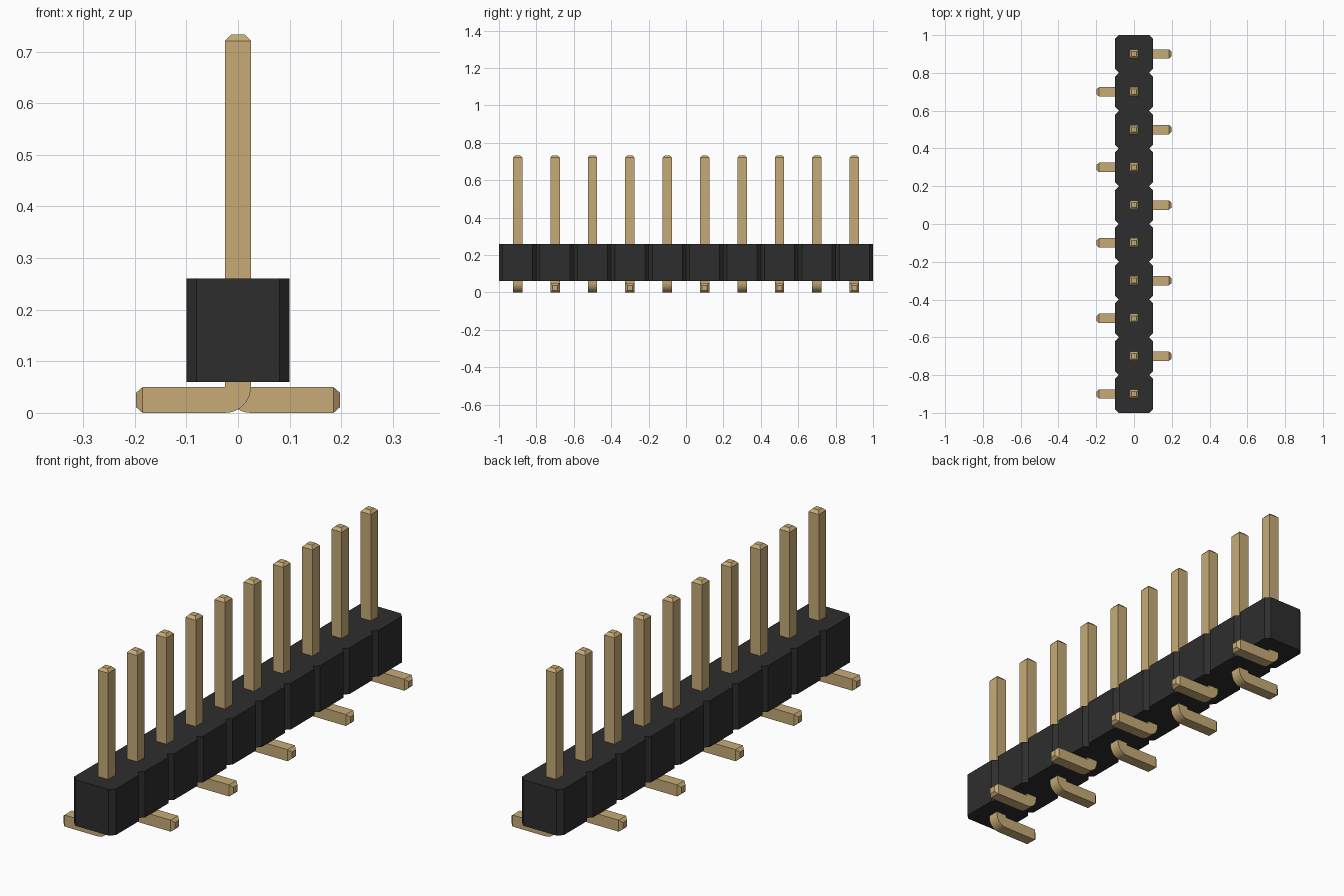
import bpy, bmesh, math

cube = bpy.data.objects.get("Cube")
if cube:
    bpy.data.objects.remove(cube, do_unlink=True)

COUNT, PITCH = 10, 0.2
HALF = 0.025           # half thickness of a pin
TIP_HALF = 0.0135      # half thickness at the tapered tips
FOOT = 2 * HALF        # foot height, also the outer bend radius


def material(name, rgb, metallic=0.0):
    mat = bpy.data.materials.new(name)
    mat.diffuse_color = (*rgb, 1)
    mat.use_nodes = True
    bsdf = mat.node_tree.nodes["Principled BSDF"]
    bsdf.inputs["Base Color"].default_value = (*rgb, 1)
    bsdf.inputs["Metallic"].default_value = metallic
    return mat


def finish(name, bm, mat):
    bmesh.ops.remove_doubles(bm, verts=bm.verts, dist=1e-5)
    bmesh.ops.recalc_face_normals(bm, faces=bm.faces)
    mesh = bpy.data.meshes.new(name)
    bm.to_mesh(mesh)
    bm.free()
    mesh.materials.append(mat)
    obj = bpy.data.objects.new(name, mesh)
    bpy.context.collection.objects.link(obj)
    return obj


black = material("black plastic", (0.027, 0.027, 0.027))
gold = material("gold metal", (0.57, 0.41, 0.185))


# Housing: a row of chamfered blocks, extruded as one outline
def housing(z0=0.06, z1=0.26, half_x=0.1, chamfer=0.02):
    side = []
    for i in range(COUNT):
        y = -1 + i * PITCH
        side += [(half_x - chamfer, y), (half_x, y + chamfer),
                 (half_x, y + PITCH - chamfer)]
    side.append((half_x - chamfer, 1))
    outline = side + [(-x, y) for x, y in reversed(side)]
    bm = bmesh.new()
    face = bm.faces.new([bm.verts.new((x, y, z0)) for x, y in outline])
    top = bmesh.ops.extrude_face_region(bm, geom=[face])["geom"]
    bmesh.ops.translate(bm, vec=(0, 0, z1 - z0),
                        verts=[v for v in top if isinstance(v, bmesh.types.BMVert)])
    return finish("housing", bm, black)


# Pin: square sections swept down the post, round the bend and along the foot
def pin(name, y, side):
    # each section: outer point, inner point, half depth in y
    sections = [((-TIP_HALF, 0.733), (TIP_HALF, 0.733), TIP_HALF),
                ((-HALF, 0.721), (HALF, 0.721), HALF)]
    for k in range(9):
        a = math.pi + k / 8 * math.pi / 2
        outer = (HALF + FOOT * math.cos(a), FOOT + FOOT * math.sin(a))
        sections.append((outer, (HALF, FOOT), HALF))
    sections += [((0.185, 0), (0.185, FOOT), HALF),
                 ((0.198, HALF - TIP_HALF), (0.198, HALF + TIP_HALF), TIP_HALF)]

    bm = bmesh.new()
    inner_corner = [bm.verts.new((side * HALF, y + s * HALF, FOOT)) for s in (-1, 1)]
    rings = []
    for (ox, oz), inner, d in sections:
        outer = [bm.verts.new((side * ox, y + s * d, oz)) for s in (-1, 1)]
        if inner == (HALF, FOOT):
            pair = inner_corner
        else:
            pair = [bm.verts.new((side * inner[0], y + s * d, inner[1])) for s in (-1, 1)]
        rings.append([outer[0], outer[1], pair[1], pair[0]])
    for a, b in zip(rings, rings[1:]):
        for i in range(4):
            j = (i + 1) % 4
            loop = list(dict.fromkeys([a[i], a[j], b[j], b[i]]))
            if len(loop) > 2:
                bm.faces.new(loop)
    bm.faces.new(rings[0])
    bm.faces.new(rings[-1])
    obj = finish(name, bm, gold)
    bpy.ops.object.select_all(action="DESELECT")
    obj.select_set(True)
    bpy.context.view_layer.objects.active = obj
    bpy.ops.object.shade_smooth_by_angle(angle=math.radians(25))
    return obj


housing()
# Feet alternate left and right along the row
for n in range(COUNT):
    pin(f"pin_{n + 1}", -0.9 + n * PITCH, -1 if n % 2 == 0 else 1)
